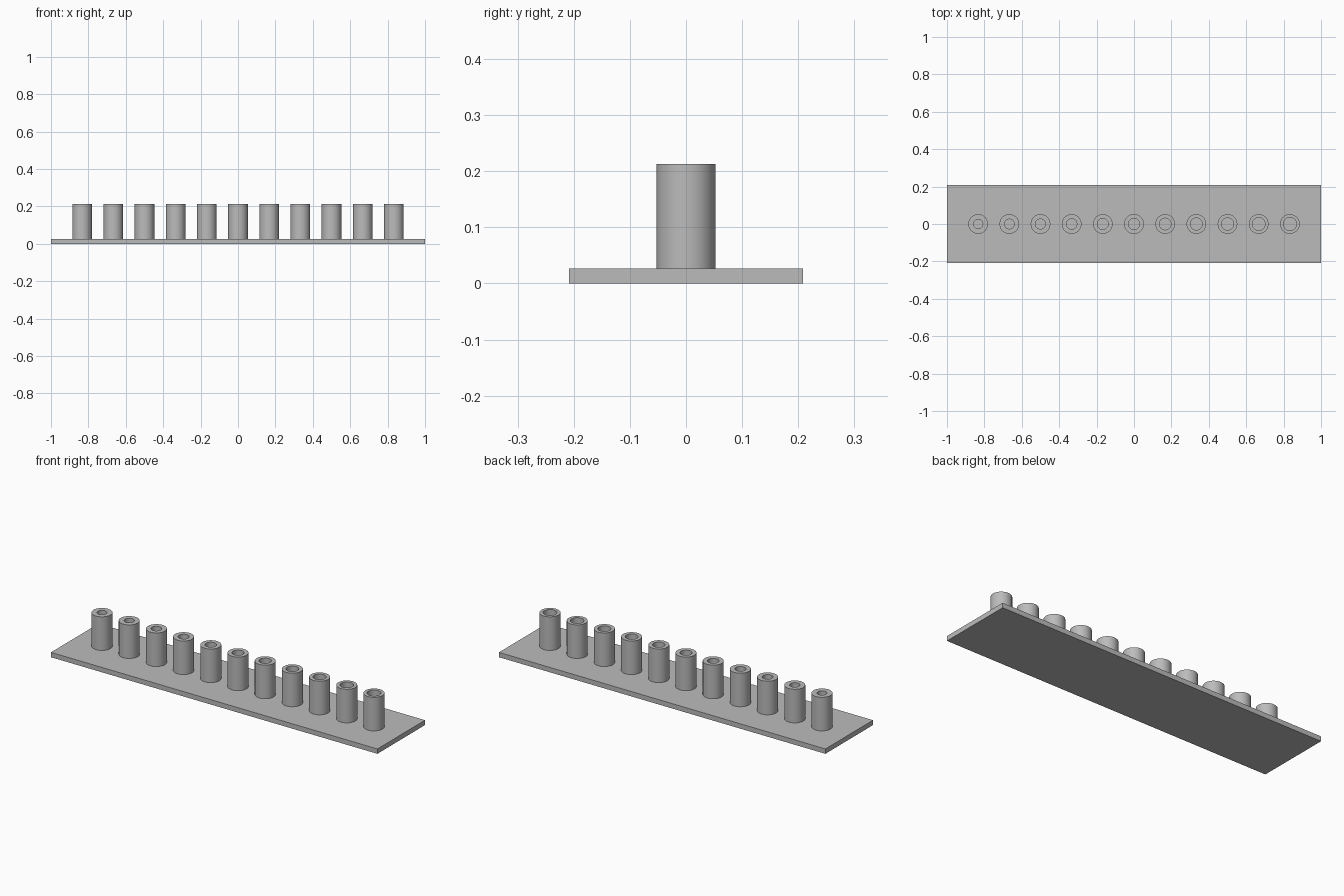
import bpy, bmesh, math

if "Cube" in bpy.data.objects:
    bpy.data.objects.remove(bpy.data.objects["Cube"])

PLATE_TOP, POST_TOP = 0.027, 0.213
SIDES = 64

grey = bpy.data.materials.new("light grey")
grey.diffuse_color = (0.5, 0.5, 0.5, 1)
grey.use_nodes = True
grey.node_tree.nodes["Principled BSDF"].inputs["Base Color"].default_value = grey.diffuse_color


def make_object(name, bm):
    bmesh.ops.recalc_face_normals(bm, faces=bm.faces)
    mesh = bpy.data.meshes.new(name)
    bm.to_mesh(mesh)
    bm.free()
    mesh.materials.append(grey)
    obj = bpy.data.objects.new(name, mesh)
    bpy.context.collection.objects.link(obj)
    return obj


def ring(bm, x, radius, z):
    return [bm.verts.new((x + radius * math.cos(math.tau * i / SIDES),
                          radius * math.sin(math.tau * i / SIDES), z))
            for i in range(SIDES)]


def tube(name, x, outer, inner):
    bm = bmesh.new()
    # closed wall: outside, top rim, bore, underside
    loops = [ring(bm, x, outer, PLATE_TOP), ring(bm, x, outer, POST_TOP),
             ring(bm, x, inner, POST_TOP), ring(bm, x, inner, PLATE_TOP)]
    for k in range(4):
        a, b = loops[k], loops[(k + 1) % 4]
        for i in range(SIDES):
            j = (i + 1) % SIDES
            f = bm.faces.new((a[i], a[j], b[j], b[i]))
            f.smooth = k in (0, 2)
    for e in bm.edges:
        if len({f.smooth for f in e.link_faces}) > 1:
            e.smooth = False
    return make_object(name, bm)


# flat base plate
bm = bmesh.new()
bmesh.ops.create_cube(bm, size=1)
for v in bm.verts:
    v.co = (v.co.x * 2, v.co.y * 0.417, (v.co.z + 0.5) * PLATE_TOP)
make_object("base_plate", bm)

# row of posts whose bores widen from left to right
for n in range(11):
    tube(f"hollow_post_{n + 1}", (n - 5) / 6, 0.0525, 0.025 + 0.001 * n)
